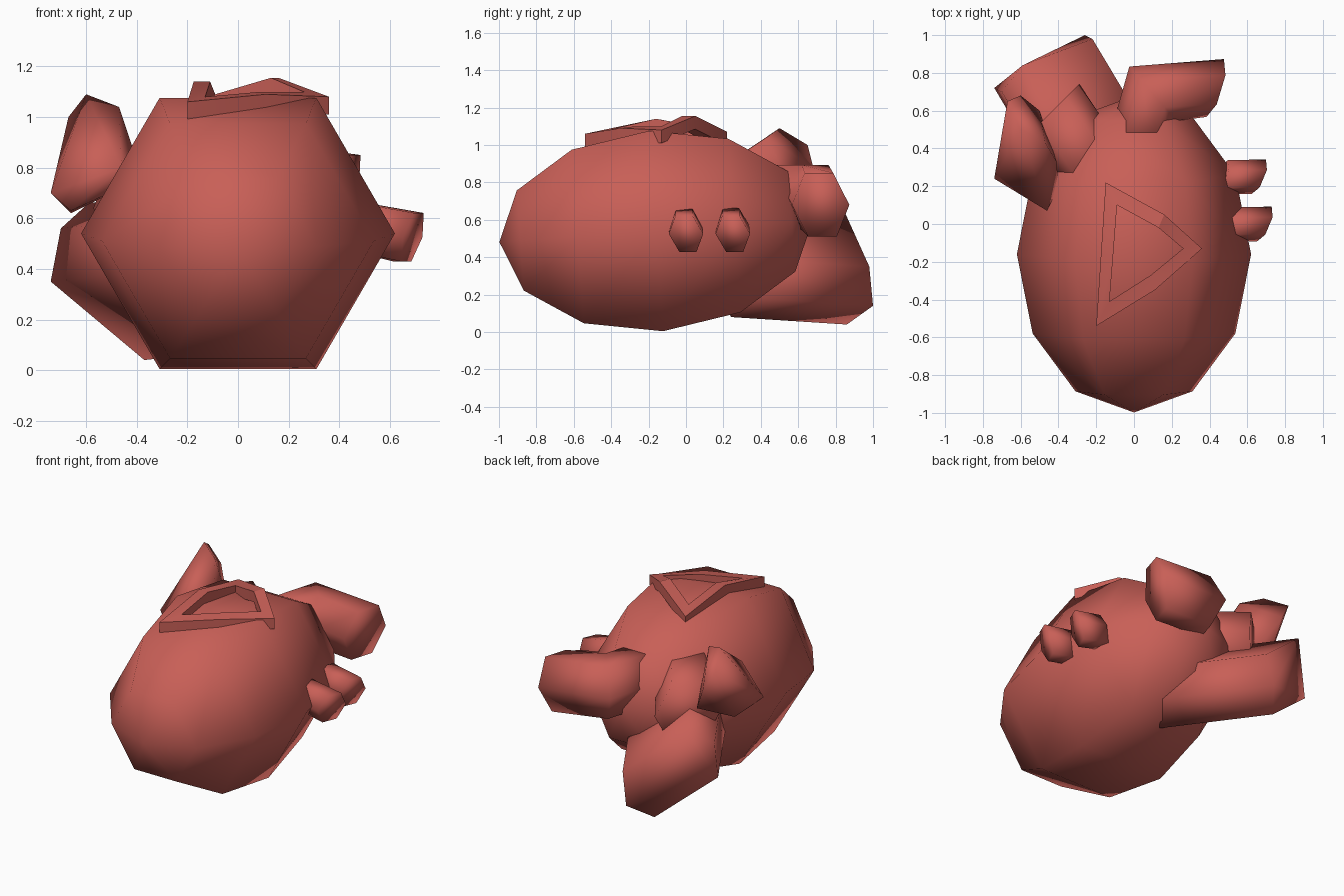
import bpy, bmesh, math
from mathutils import Vector, Matrix

if "Cube" in bpy.data.objects:
    bpy.data.objects.remove(bpy.data.objects["Cube"], do_unlink=True)

flesh = bpy.data.materials.new("muscle_red")
flesh.use_nodes = True
flesh.diffuse_color = (0.58, 0.115, 0.095, 1)
flesh.node_tree.nodes["Principled BSDF"].inputs["Base Color"].default_value = flesh.diffuse_color


def finish(name, bm, angle=180):
    """Turn a bmesh into a shaded, coloured object."""
    bmesh.ops.recalc_face_normals(bm, faces=bm.faces)
    mesh = bpy.data.meshes.new(name)
    bm.to_mesh(mesh)
    bm.free()
    mesh.materials.append(flesh)
    obj = bpy.data.objects.new(name, mesh)
    bpy.context.collection.objects.link(obj)
    bpy.ops.object.select_all(action="DESELECT")
    obj.select_set(True)
    bpy.context.view_layer.objects.active = obj
    bpy.ops.object.shade_smooth_by_angle(angle=math.radians(angle))


def ring(center, axis, width, height):
    """Six points around an axis."""
    axis = Vector(axis).normalized()
    side = axis.cross(Vector((0, 0, 1))).normalized()
    up = side.cross(axis)
    return [Vector(center) + side * width * math.cos(i * math.pi / 3)
            + up * height * math.sin(i * math.pi / 3) for i in range(6)]


def loft(name, rings):
    """Skin a row of rings and cap both ends."""
    bm = bmesh.new()
    loops = [[bm.verts.new(p) for p in r] for r in rings]
    for a, b in zip(loops, loops[1:]):
        for i in range(6):
            j = (i + 1) % 6
            bm.faces.new((a[i], a[j], b[j], b[i]))
    bm.faces.new(loops[0])
    bm.faces.new(loops[-1])
    finish(name, bm)


def hull(name, points):
    """Solid wrapped round a few corner points."""
    bm = bmesh.new()
    for p in points:
        bm.verts.new(p)
    bmesh.ops.convex_hull(bm, input=bm.verts)
    bmesh.ops.delete(bm, geom=[v for v in bm.verts if not v.link_faces], context="VERTS")
    finish(name, bm)


# Main body: six-sided ellipsoid lying along y, slightly tipped, flat side down
bm = bmesh.new()
bmesh.ops.create_uvsphere(bm, u_segments=6, v_segments=6, radius=1)
place = (Matrix.Translation((0, -0.16, 0.54)) @ Matrix.Rotation(math.radians(4), 4, "X")
         @ Matrix.Diagonal((0.62, 0.84, 0.62, 1)) @ Matrix.Rotation(math.radians(-90), 4, "X")
         @ Matrix.Rotation(math.radians(30), 4, "Z"))
bmesh.ops.transform(bm, matrix=place, verts=bm.verts)
finish("heart_body", bm)

# Broad lower vessel: flattened tube running back and to the right
center = Vector((-0.48, 0.85, 0.35))
half = [Vector(p) for p in ((0.26, 0.13, 0), (0.22, 0.15, -0.21), (0.11, 0.01, -0.31))]
end = [center + p for p in half] + [center - p for p in half]
run = Vector((0.37, -0.62, 0.04))
loft("lower_vessel", [[p + run for p in end], end])

# Upper right vessel: trunk out of the body, then a raised blunt end
loft("upper_right_trunk", [ring((-0.2, 0.26, 0.74), (-0.6, 0.9, 0), 0.19, 0.2),
                           ring((-0.43, 0.6, 0.64), (-0.8, 0.8, 0), 0.2, 0.22)])
hull("upper_right_end", [(-0.60, 0.50, 1.09), (-0.67, 0.65, 1.0), (-0.60, 0.68, 0.88),
                         (-0.74, 0.24, 0.70), (-0.46, 0.07, 0.80), (-0.47, 0.43, 1.04),
                         (-0.66, 0.43, 0.62), (-0.66, 0.20, 0.63), (-0.41, 0.33, 0.86),
                         (-0.40, 0.20, 0.75), (-0.50, 0.60, 0.70)])

# Upper left vessel: elbow leaving the back and turning to the left
loft("upper_left_vessel", [ring((0.02, 0.42, 0.72), (0.1, 1, 0), 0.16, 0.2),
                           ring((0.1, 0.69, 0.72), (0.75, 0.65, 0), 0.19, 0.2),
                           ring((0.43, 0.72, 0.68), (1, -0.3, -0.2), 0.16, 0.2)])

# Two short stubs on the left side
for name, y, tip in (("front_stub", 0.0, 0.69), ("rear_stub", 0.25, 0.66)):
    aim = (1, -0.42, -0.3)
    loft(name, [ring((0.46, y, 0.57), aim, 0.095, 0.11),
                ring((tip, y, 0.525), aim, 0.1, 0.115)])

# Raised triangular rim on top, open in the middle
outer = [(-0.15, 0.22, 1.07), (0.16, 0.05, 1.155), (0.36, -0.13, 1.08),
         (0.11, -0.35, 1.09), (-0.20, -0.54, 1.06), (-0.175, -0.16, 1.14)]
inner = [(-0.09, 0.10, 1.09), (0.13, -0.02, 1.155), (0.26, -0.13, 1.10),
         (0.09, -0.27, 1.10), (-0.13, -0.41, 1.08), (-0.11, -0.16, 1.14)]
bm = bmesh.new()
drop = Vector((0, 0, -0.07))
sides = [[bm.verts.new(Vector(p) + d) for p in loop]
         for loop, d in ((outer, drop), (outer, Vector()), (inner, Vector()), (inner, drop))]
for a, b in zip(sides, sides[1:] + sides[:1]):
    for i in range(6):
        j = (i + 1) % 6
        bm.faces.new((a[i], a[j], b[j], b[i]))
finish("top_rim", bm, 30)
